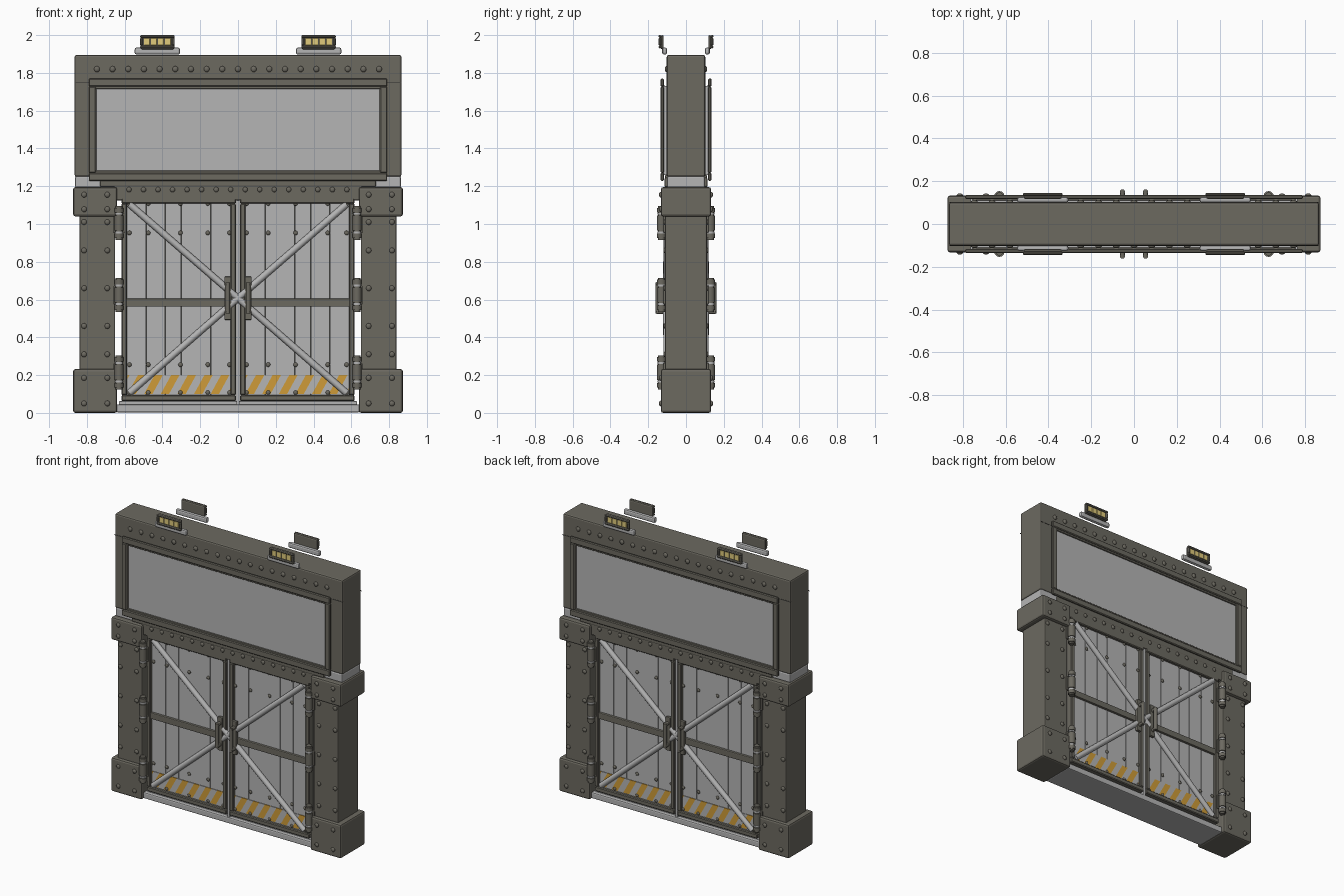
import bpy, bmesh, math
from mathutils import Vector, Matrix

cube = bpy.data.objects.get("Cube")
if cube:
    bpy.data.objects.remove(cube, do_unlink=True)


def material(name, r, g, b):
    m = bpy.data.materials.new(name)
    m.use_nodes = True
    m.diffuse_color = (r, g, b, 1)
    m.node_tree.nodes["Principled BSDF"].inputs["Base Color"].default_value = (r, g, b, 1)
    return m


DARK = material("dark olive metal", 0.15, 0.142, 0.118)
LIGHT = material("light grey metal", 0.46, 0.46, 0.46)
SEAM = material("seam grey", 0.07, 0.068, 0.06)
ORANGE = material("hazard orange", 0.62, 0.33, 0.04)
YELLOW = material("lamp yellow", 0.75, 0.6, 0.2)


def finish(name, bm, mats, smooth=False):
    bmesh.ops.recalc_face_normals(bm, faces=bm.faces)
    me = bpy.data.meshes.new(name)
    bm.to_mesh(me)
    bm.free()
    for m in mats:
        me.materials.append(m)
    for p in me.polygons:
        p.use_smooth = smooth
    ob = bpy.data.objects.new(name, me)
    bpy.context.collection.objects.link(ob)
    return ob


def add_box(bm, x, y, z):
    """Box spanning the three (low, high) ranges."""
    size = [b - a for a, b in (x, y, z)]
    mid = [(a + b) / 2 for a, b in (x, y, z)]
    bmesh.ops.create_cube(bm, size=1, matrix=Matrix.Translation(mid) @ Matrix.Diagonal((*size, 1)))


def box(name, x, y, z, mat, bevel=0.008):
    bm = bmesh.new()
    add_box(bm, x, y, z)
    ob = finish(name, bm, [mat])
    if bevel:
        mod = ob.modifiers.new("edge", "BEVEL")
        mod.width, mod.segments = bevel, 2
    return ob


def rivets(name, points, y, radius):
    """Flattened domes on the plane y."""
    bm = bmesh.new()
    for x, z in points:
        mat = Matrix.Translation((x, y, z)) @ Matrix.Diagonal((1, 0.6, 1, 1))
        bmesh.ops.create_uvsphere(bm, u_segments=10, v_segments=6, radius=radius, matrix=mat)
    return finish(name, bm, [DARK], True)


def tube(name, a, b, radius, mat, sides=12):
    a, b = Vector(a), Vector(b)
    d = b - a
    rot = d.to_track_quat("Z", "Y").to_matrix().to_4x4()
    bm = bmesh.new()
    bmesh.ops.create_cone(bm, cap_ends=True, segments=sides, radius1=radius, radius2=radius,
                          depth=d.length, matrix=Matrix.Translation((a + b) / 2) @ rot)
    ob = finish(name, bm, [mat])
    for p in ob.data.polygons:
        p.use_smooth = len(p.vertices) == 4
    return ob


def frame(name, x, z, wx, wz, y, mat, bevel=0.005):
    """Rectangular ring of four bars."""
    bm = bmesh.new()
    add_box(bm, x, y, (z[0], z[0] + wz))
    add_box(bm, x, y, (z[1] - wz, z[1]))
    for a in (x[0], x[1] - wx):
        add_box(bm, (a, a + wx), y, (z[0] + wz, z[1] - wz))
    ob = finish(name, bm, [mat])
    mod = ob.modifiers.new("edge", "BEVEL")
    mod.width, mod.segments = bevel, 1
    return ob


def span(side, a, b):
    return tuple(sorted((side * a, side * b)))


def hazard_strip(name, x, z, y):
    """Thin plate sliced along slanted lines, coloured by slice."""
    period, lean = 0.044, 0.55
    bm = bmesh.new()
    add_box(bm, x, (y, y + 0.006), z)
    for i in range(-2, 16):
        bmesh.ops.bisect_plane(bm, geom=bm.verts[:] + bm.edges[:] + bm.faces[:],
                               plane_co=(x[0] + i * period, y, z[0]), plane_no=(1, 0, -lean))
    for f in bm.faces:
        c = f.calc_center_median()
        f.material_index = math.floor((c.x - x[0] - lean * (c.z - z[0])) / period) % 2
    return finish(name, bm, [ORANGE, LIGHT])


# Parts running through the full depth
box("header", (-0.865, 0.865), (-0.102, 0.102), (1.25, 1.895), DARK, 0.01)
box("lower_beam", (-0.66, 0.66), (-0.112, 0.112), (1.125, 1.26), DARK)
box("beam_shoulder", (-0.73, 0.73), (-0.114, 0.114), (1.195, 1.245), DARK)
box("threshold", (-0.645, 0.645), (-0.11, 0.11), (0.003, 0.045), LIGHT)
box("threshold_lip", (-0.63, 0.63), (-0.085, 0.085), (0.04, 0.062), LIGHT, 0.004)
box("centre_strip", (-0.009, 0.009), (-0.105, 0.105), (0.04, 1.14), LIGHT, 0.003)
for s, side in ((1, "left"), (-1, "right")):
    box(side + "_foot", span(s, 0.64, 0.873), (-0.133, 0.133), (0, 0.232), DARK, 0.012)
    box(side + "_column", span(s, 0.65, 0.838), (-0.11, 0.11), (0.2, 1.06), DARK, 0.006)
    box(side + "_cap", span(s, 0.64, 0.873), (-0.133, 0.133), (1.04, 1.195), DARK, 0.012)
    box(side + "_neck", span(s, 0.7, 0.862), (-0.1, 0.1), (1.19, 1.255), LIGHT, 0.01)
    box(side + "_door_core", span(s, 0.012, 0.615), (-0.08, 0.08), (0.062, 1.14), SEAM, 0)


def build_face():
    """Everything mounted on one broad face, returned as a list."""
    parts = []
    add = parts.append
    # Header sign
    add(box("sign_panel", (-0.765, 0.765), (-0.118, -0.1), (1.26, 1.73), LIGHT, 0))
    add(frame("sign_frame", (-0.79, 0.79), (1.228, 1.77), 0.037, 0.043, (-0.135, -0.117), DARK))
    add(frame("sign_inner_lip", (-0.756, 0.756), (1.265, 1.733), 0.007, 0.018, (-0.126, -0.11), DARK, 0.002))
    add(box("header_seam", (-0.866, 0.866), (-0.1035, -0.1), (1.747, 1.752), SEAM, 0))
    add(rivets("header_rivets", [(-0.747 + i * 0.083, 1.82) for i in range(19)], -0.103, 0.016))
    add(rivets("beam_rivets", [(-0.577 + i * 0.0769, 1.182) for i in range(16)], -0.113, 0.014))
    for s, side in ((1, "left"), (-1, "right")):
        # Lamp
        cx = s * 0.427
        add(box(side + "_lamp_mount", (cx - 0.12, cx + 0.12), (-0.126, -0.1), (1.897, 1.934), LIGHT, 0.01))
        add(box(side + "_lamp_back", (cx - 0.09, cx + 0.09), (-0.134, -0.118), (1.925, 2.0), DARK))
        add(frame(side + "_lamp_rim", (cx - 0.092, cx + 0.092), (1.93, 2.0), 0.016, 0.014, (-0.146, -0.13), DARK))
        for i in range(4):
            x = cx - 0.0735 + i * 0.037
            add(box(side + "_lamp_cell", (x + 0.002, x + 0.034), (-0.14, -0.13), (1.946, 1.984), YELLOW, 0.003))
        # Pillar rivets
        cols = (s * 0.815, s * 0.692)
        add(rivets(side + "_pillar_rivets", [(x, z) for x in cols for z in (0.31, 0.46, 0.66, 0.86, 1.01)], -0.111, 0.015))
        add(rivets(side + "_block_rivets", [(x, z) for x in cols for z in (0.05, 0.185, 1.078, 1.155)], -0.134, 0.015))
        # Door planks
        edges = [0.035, 0.145, 0.255, 0.3, 0.385, 0.485, 0.59]
        edges.remove(0.255)
        bm = bmesh.new()
        for a, b in zip(edges, edges[1:]):
            add_box(bm, span(s, a + 0.0015, b - 0.0015), (-0.092, -0.07), (0.09, 1.125))
        add(finish(side + "_planks", bm, [LIGHT]))
        add(hazard_strip(side + "_hazard_strip", span(s, 0.04, 0.585), (0.1, 0.2), -0.096))
        # Door frame, rail and braces
        add(frame(side + "_door_frame", span(s, 0.011, 0.617), (0.062, 1.14), 0.029, 0.032, (-0.112, -0.07), DARK))
        add(box(side + "_mid_rail", span(s, 0.03, 0.6), (-0.108, -0.08), (0.562, 0.605), DARK, 0.005))
        for end, z in (("upper", 1.105), ("lower", 0.105)):
            add(tube(side + "_" + end + "_brace", (s * 0.575, -0.1, z), (s * 0.0, -0.104, 0.607), 0.018, LIGHT))
        add(rivets(side + "_door_rivets", [(s * x, z) for x in (0.045, 0.16, 0.305, 0.475, 0.575)
                                           for z in (0.108, 0.255, 0.953, 1.108)], -0.094, 0.012))
        # Hinges
        for z in (0.215, 0.625, 1.005):
            x, y = s * 0.63, -0.13
            add(box(side + "_hinge_leaf", span(s, 0.6, 0.66), (-0.12, -0.1), (z - 0.05, z + 0.05), DARK, 0.004))
            add(tube(side + "_hinge_pin", (x, y, z - 0.09), (x, y, z + 0.09), 0.018, DARK))
            for dz in (-0.068, 0, 0.068):
                h = 0.04 if dz == 0 else 0.012
                add(tube(side + "_hinge_knuckle", (x, y, z + dz - h), (x, y, z + dz + h), 0.024, DARK))
            for dz in (-0.049, 0.049):
                add(tube(side + "_hinge_ring", (x, y, z + dz - 0.005), (x, y, z + dz + 0.005), 0.022, LIGHT))
        # Door pull
        add(box(side + "_pull_plate", span(s, 0.036, 0.072), (-0.122, -0.1), (0.492, 0.722), DARK, 0.005))
        add(tube(side + "_pull_grip", (s * 0.054, -0.15, 0.525), (s * 0.054, -0.15, 0.69), 0.012, DARK))
        for z in (0.535, 0.68):
            add(tube(side + "_pull_stem", (s * 0.054, -0.11, z), (s * 0.054, -0.155, z), 0.012, DARK))
    return parts


# Second face is the first one turned half a circle
for ob in build_face():
    ob.name = "front_" + ob.name
for ob in build_face():
    ob.name = "back_" + ob.name
    ob.matrix_world = Matrix.Rotation(math.pi, 4, "Z")
